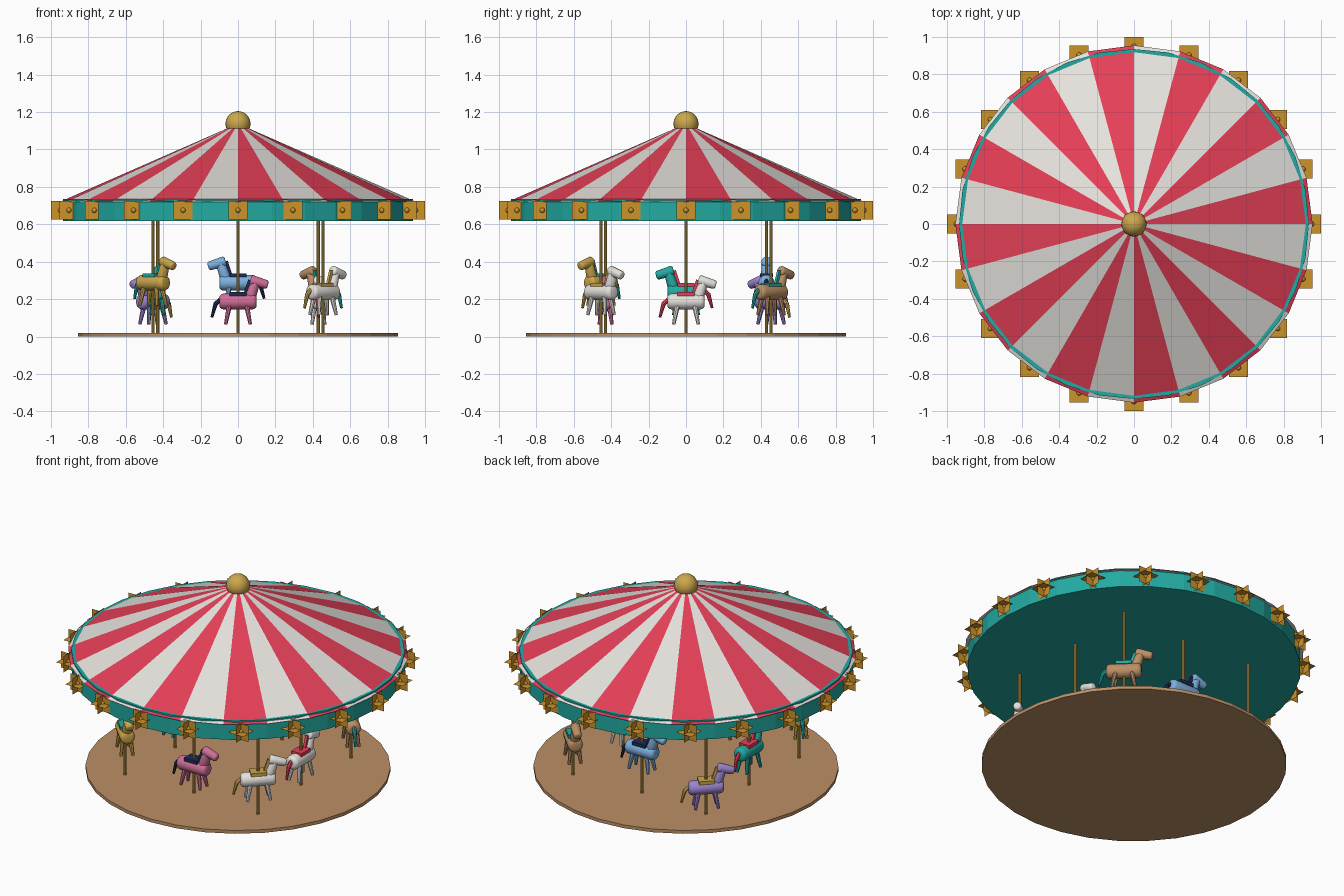
import bpy, bmesh, math
from mathutils import Matrix, Vector

if "Cube" in bpy.data.objects:
    bpy.data.objects.remove(bpy.data.objects["Cube"])


def lin(h):
    out = []
    for i in (0, 2, 4):
        c = int(h[i:i + 2], 16) / 255
        out.append(c / 12.92 if c <= 0.04045 else ((c + 0.055) / 1.055) ** 2.4)
    return (*out, 1.0)


PALETTE = dict(white="E6E3DE", red="E63F57", gold="CDA74C", amber="CE932A", teal="22AAA2",
               navy="1F2A52", tan="BC9066", blue="7DB0DE", purple="9D85CE", pink="D06F98")
MATS = {}
for key, value in PALETTE.items():
    MATS[key] = bpy.data.materials.new(key)
    MATS[key].diffuse_color = lin(value)


def finish(bm, name, mats, smooth=True):
    bmesh.ops.recalc_face_normals(bm, faces=bm.faces[:])
    if smooth:
        for f in bm.faces:
            f.smooth = True
        for e in bm.edges:
            e.smooth = len(e.link_faces) == 2 and e.calc_face_angle(0) < math.radians(35)
    me = bpy.data.meshes.new(name)
    bm.to_mesh(me)
    bm.free()
    for m in mats:
        me.materials.append(MATS[m])
    ob = bpy.data.objects.new(name, me)
    bpy.context.collection.objects.link(ob)
    return ob


def rod(bm, p1, p2, r1, r2, segs=12, rnd=0.0, M=Matrix()):
    """Tapered rod from p1 to p2 with optional rounded ends."""
    p1, p2 = Vector(p1), Vector(p2)
    axis = p2 - p1
    L = axis.length
    prof = [(0, r1), (L, r2)]
    if rnd:
        arc = [math.radians(a) for a in (0, 30, 60, 90)]
        prof = [(rnd * (1 - math.cos(a)), r1 - rnd * (1 - math.sin(a))) for a in arc]
        prof += [(L - rnd * (1 - math.cos(a)), r2 - rnd * (1 - math.sin(a))) for a in reversed(arc)]
    T = M @ Matrix.Translation(p1) @ axis.to_track_quat('Z', 'Y').to_matrix().to_4x4()
    rings = []
    for z, r in prof:
        rings.append([bm.verts.new(T @ Vector((r * math.cos(2 * math.pi * k / segs),
                                               r * math.sin(2 * math.pi * k / segs), z)))
                      for k in range(segs)])
    for a, b in zip(rings, rings[1:]):
        for k in range(segs):
            n = (k + 1) % segs
            bm.faces.new((a[k], a[n], b[n], b[k]))
    bm.faces.new(rings[0][::-1])
    bm.faces.new(rings[-1])


def box(bm, c, size, M=Matrix(), tilt=0.0):
    T = M @ Matrix.Translation(c) @ Matrix.Rotation(tilt, 4, 'Y') @ Matrix.Diagonal((*size, 1))
    bmesh.ops.create_cube(bm, size=1, matrix=T)


# platform and canopy band
bm = bmesh.new()
rod(bm, (0, 0, 0), (0, 0, 0.02), 0.855, 0.855, 32)
finish(bm, "platform", ["tan"], False)
bm = bmesh.new()
rod(bm, (0, 0, 0.617), (0, 0, 0.735), 0.935, 0.935, 32)
finish(bm, "canopy_band", ["teal"], False)

# striped roof: 24 panels, alternating red and white
bm = bmesh.new()
N = 24
apex = bm.verts.new((0, 0, 1.138))
rim = [bm.verts.new((0.955 * math.cos(2 * math.pi * k / N),
                     0.955 * math.sin(2 * math.pi * k / N), 0.719)) for k in range(N)]
for k in range(N):
    f = bm.faces.new((rim[k], rim[(k + 1) % N], apex))
    f.material_index = k % 2
bm.faces.new(rim[::-1]).material_index = 1
finish(bm, "striped_roof", ["red", "white"], False)

# ball on top
bm = bmesh.new()
bmesh.ops.create_uvsphere(bm, u_segments=20, v_segments=12, radius=0.067,
                          matrix=Matrix.Translation((0, 0, 1.138)))
finish(bm, "roof_ball", ["gold"])

# star ornaments: three crossed square cards with a small bulb in the middle
cards, bulbs = bmesh.new(), bmesh.new()
for k in range(20):
    a = 2 * math.pi * k / 20
    T = Matrix.Translation((0.95 * math.cos(a), 0.95 * math.sin(a), 0.675))
    for ax in ('X', 'Y', 'Z'):
        R = Matrix.Rotation(math.pi / 2, 4, ax) if ax != 'Z' else Matrix()
        bmesh.ops.create_grid(cards, x_segments=1, y_segments=1, size=0.05, matrix=T @ R)
    bmesh.ops.create_uvsphere(bulbs, u_segments=10, v_segments=6, radius=0.014, matrix=T)
finish(cards, "star_ornaments", ["amber"], False)
finish(bulbs, "bulbs", ["amber"])

# horses on poles, riding counter-clockwise at three heights
COATS = ["white", "tan", "blue", "purple", "teal", "gold", "pink", "white"]
TRIMS = ["red", "teal", "navy", "gold"]
for i, coat in enumerate(COATS):
    a = i * math.pi / 4
    r = 0.643 if i % 2 else 0.43
    x, y, z = r * math.cos(a), r * math.sin(a), 0.187 + 0.05 * (i % 3)
    M = Matrix.Translation((x, y, z)) @ Matrix.Rotation(a + math.pi / 2, 4, 'Z')
    tag = f"horse_{i + 1}_"

    bm = bmesh.new()
    rod(bm, (x, y, 0.01), (x, y, 0.625), 0.009, 0.009, 10)
    finish(bm, f"pole_{i + 1}", ["gold"])

    bm = bmesh.new()
    rod(bm, (-0.1, 0, 0), (0.1, 0, 0), 0.043, 0.043, 14, 0.022, M)
    finish(bm, tag + "body", [coat])

    bm = bmesh.new()
    rod(bm, (0.06, 0, 0.005), (0.095, 0, 0.11), 0.031, 0.025, 12, 0.008, M)
    finish(bm, tag + "neck", [coat])

    bm = bmesh.new()
    rod(bm, (0.066, 0, 0.116), (0.16, 0, 0.088), 0.028, 0.024, 12, 0.012, M)
    finish(bm, tag + "head", [coat])

    bm = bmesh.new()
    for sx in (-1, 1):
        for sy in (-1, 1):
            rod(bm, (sx * 0.045, sy * 0.02, -0.015), (sx * 0.066, sy * 0.034, -0.122),
                0.015, 0.009, 8, 0, M)
    finish(bm, tag + "legs", [coat])

    # saddle, mane and tail share the trim colour
    trim = TRIMS[i % 4]
    bm = bmesh.new()
    box(bm, (0, 0, 0.04), (0.09, 0.07, 0.02), M)
    finish(bm, tag + "saddle", [trim], False)
    bm = bmesh.new()
    box(bm, (0.05, 0, 0.075), (0.018, 0.016, 0.085), M, 0.32)
    finish(bm, tag + "mane", [trim], False)
    bm = bmesh.new()
    rod(bm, (-0.09, 0, 0.015), (-0.122, 0, -0.015), 0.012, 0.012, 8, 0, M)
    rod(bm, (-0.119, 0, -0.01), (-0.14, 0, -0.085), 0.012, 0.007, 8, 0, M)
    finish(bm, tag + "tail", [trim])

for m in bpy.data.materials:
    if m.users and not m.is_grease_pencil:
        m.use_nodes = True
        m.node_tree.nodes["Principled BSDF"].inputs["Base Color"].default_value = m.diffuse_color
